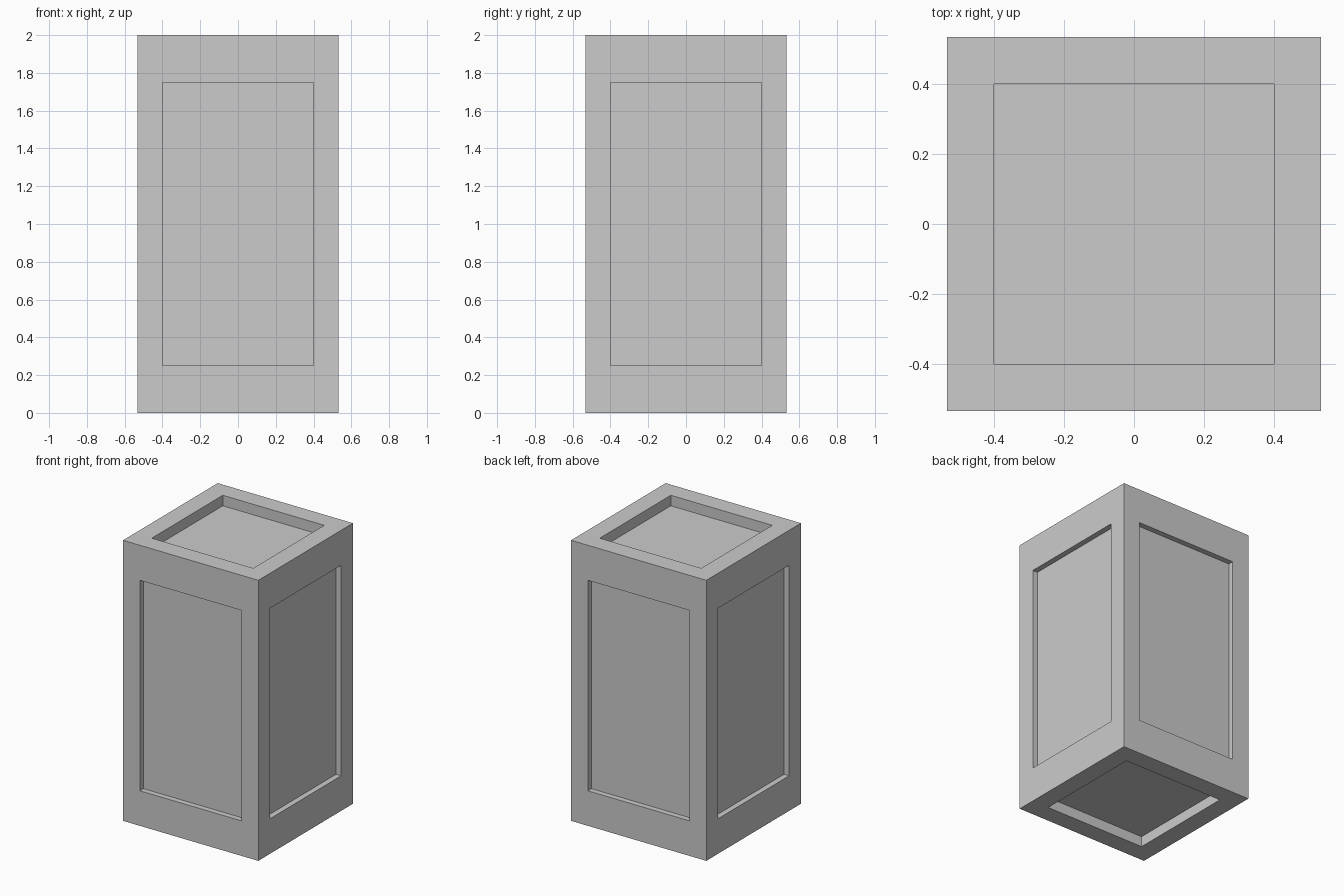
import bpy, bmesh
from mathutils import Matrix

if "Cube" in bpy.data.objects:
    bpy.data.objects.remove(bpy.data.objects["Cube"])

HALF_WIDTH = 0.5333
FRAME = 0.25      # frame width on the unscaled cube
RECESS = 0.075    # panel depth on the unscaled cube

# Crate: a cube with a recessed panel on every face, stretched into a tall block
bm = bmesh.new()
bmesh.ops.create_cube(bm, size=2)
bmesh.ops.recalc_face_normals(bm, faces=bm.faces)
panels = list(bm.faces)
bmesh.ops.inset_individual(bm, faces=panels, thickness=FRAME, use_even_offset=True)
walls = bmesh.ops.inset_individual(bm, faces=panels, thickness=0.0, depth=-RECESS)
bm.transform(Matrix.Translation((0, 0, 1)) @ Matrix.Diagonal((HALF_WIDTH, HALF_WIDTH, 1, 1)))
bm.normal_update()

mesh = bpy.data.meshes.new("panelled_crate")
bm.to_mesh(mesh)
bm.free()
crate = bpy.data.objects.new("panelled_crate", mesh)
bpy.context.collection.objects.link(crate)
